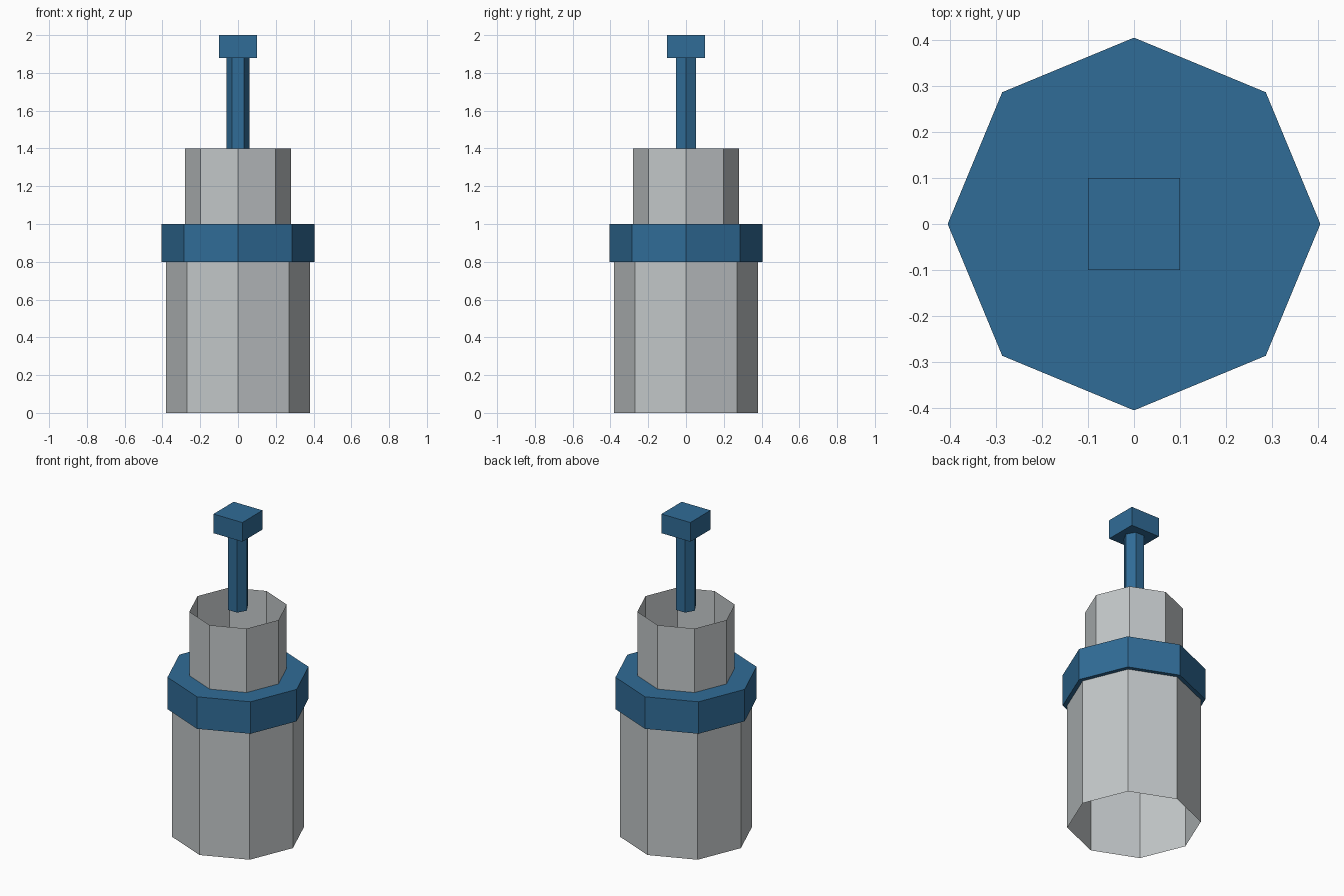
import bpy
import bmesh
import math

cube = bpy.data.objects.get("Cube")
if cube:
    bpy.data.objects.remove(cube, do_unlink=True)


def make_material(name, rgb):
    mat = bpy.data.materials.new(name)
    mat.use_nodes = True
    color = (*rgb, 1.0)
    mat.diffuse_color = color
    mat.node_tree.nodes["Principled BSDF"].inputs["Base Color"].default_value = color
    return mat


def prism(name, sides, radius, bottom, top, mat, capped=True, turn=0.0):
    """Upright prism; its first corner lies at the angle turn from +x."""
    bm = bmesh.new()
    rings = []
    for z in (bottom, top):
        angles = [turn + math.tau * i / sides for i in range(sides)]
        rings.append([bm.verts.new((radius * math.cos(a), radius * math.sin(a), z))
                      for a in angles])
    low, high = rings
    for i in range(sides):
        j = (i + 1) % sides
        bm.faces.new((low[i], low[j], high[j], high[i]))
    if capped:
        bm.faces.new(low[::-1])
        bm.faces.new(high)
    mesh = bpy.data.meshes.new(name)
    bm.to_mesh(mesh)
    bm.free()
    mesh.materials.append(mat)
    obj = bpy.data.objects.new(name, mesh)
    bpy.context.scene.collection.objects.link(obj)
    return obj


blue = make_material("steel blue", (0.03, 0.15, 0.31))
grey = make_material("light grey", (0.54, 0.57, 0.58))

# Open octagonal tubes of the body and neck
prism("body_tube", 8, 0.38, 0.0, 0.8, grey, capped=False)
prism("neck_tube", 8, 0.28, 1.0, 1.4, grey, capped=False)

# Solid collar between the tubes
prism("collar", 8, 0.406, 0.8, 1.0, blue)

# Plunger: six-sided rod with a square knob
prism("plunger_rod", 6, 0.061, 1.4, 1.88, blue)
prism("plunger_knob", 4, 0.1 * math.sqrt(2), 1.88, 2.0, blue, turn=math.pi / 4)
